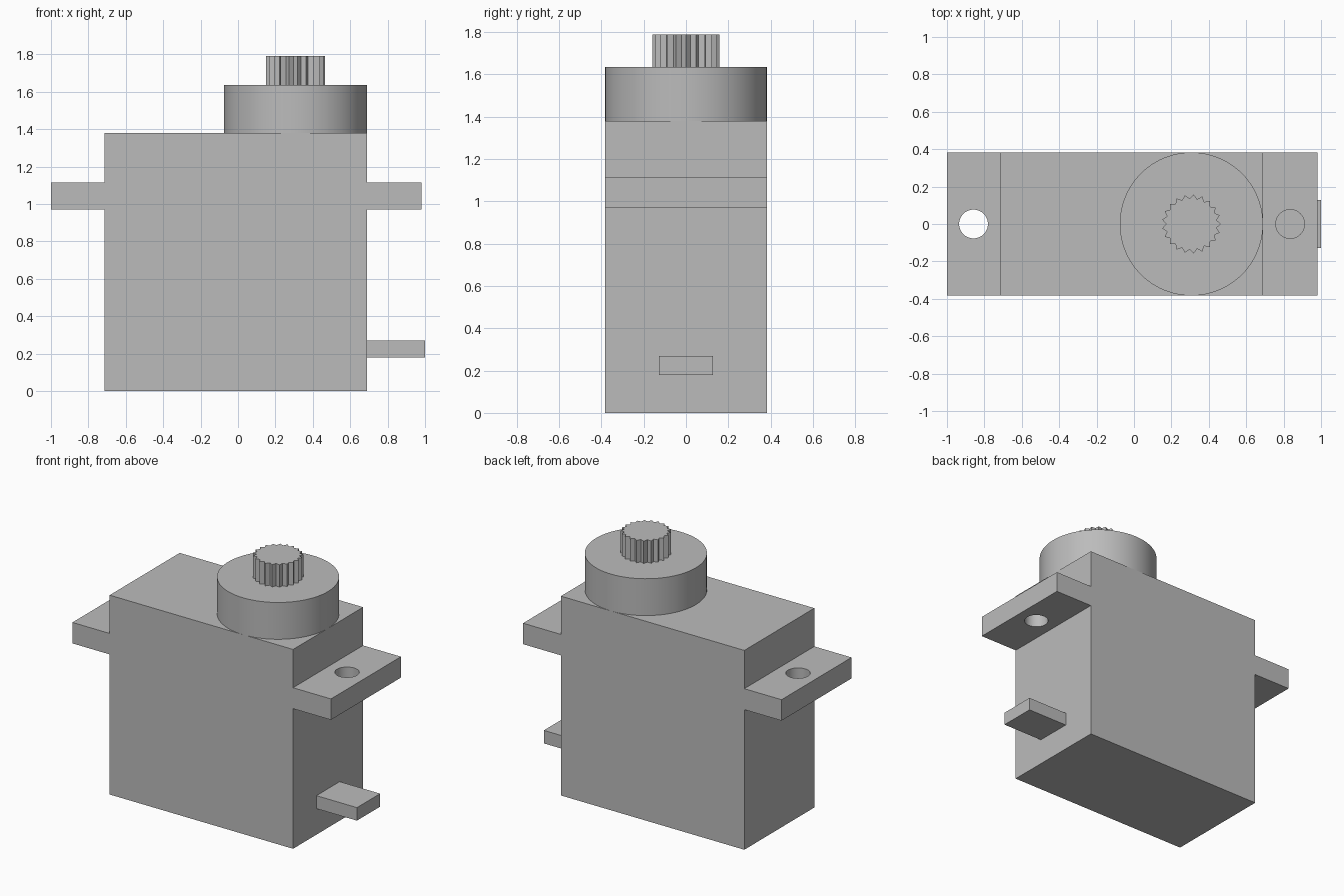
import bpy, bmesh, math

if "Cube" in bpy.data.objects:
    bpy.data.objects.remove(bpy.data.objects["Cube"])

grey = bpy.data.materials.new("plain grey")
grey.diffuse_color = (0.5, 0.5, 0.5, 1)
grey.use_nodes = True
grey.node_tree.nodes["Principled BSDF"].inputs["Base Color"].default_value = grey.diffuse_color


def prism(name, outline, axis, lo, hi):
    """Extrude a closed 2D outline along y (xz outline) or z (xy outline)."""
    bm = bmesh.new()
    place = (lambda a, b: (a, lo, b)) if axis == "y" else (lambda a, b: (a, b, lo))
    shift = (0, hi - lo, 0) if axis == "y" else (0, 0, hi - lo)
    face = bm.faces.new([bm.verts.new(place(a, b)) for a, b in outline])
    top = bmesh.ops.extrude_face_region(bm, geom=[face])["geom"]
    # the starting face is kept by the extrusion and closes the near end
    bmesh.ops.translate(bm, vec=shift, verts=[v for v in top if isinstance(v, bmesh.types.BMVert)])
    bmesh.ops.recalc_face_normals(bm, faces=bm.faces)
    mesh = bpy.data.meshes.new(name)
    bm.to_mesh(mesh)
    bm.free()
    mesh.materials.append(grey)
    obj = bpy.data.objects.new(name, mesh)
    bpy.context.collection.objects.link(obj)
    return obj


def ring(cx, cy, radii, n):
    """Points around a circle, cycling through the given radii."""
    return [(cx + radii[i % len(radii)] * math.cos(math.tau * i / n),
             cy + radii[i % len(radii)] * math.sin(math.tau * i / n)) for i in range(n)]


def smooth(obj):
    bpy.ops.object.select_all(action="DESELECT")
    obj.select_set(True)
    bpy.context.view_layer.objects.active = obj
    bpy.ops.object.shade_smooth_by_angle(angle=math.radians(30))


HALF = 0.383          # half depth of the case
LEFT, RIGHT = -0.715, 0.69
SHAFT_X = 0.307

# Case with a mounting tab on each end
case = prism("case", [
    (LEFT, 0), (RIGHT, 0), (RIGHT, 0.97), (0.98, 0.97), (0.98, 1.115), (RIGHT, 1.115),
    (RIGHT, 1.38), (LEFT, 1.38), (LEFT, 1.115), (-1, 1.115), (-1, 0.97), (LEFT, 0.97),
], "y", -HALF, HALF)

# Screw holes through the tabs
for side, x in (("left", -0.858), ("right", 0.835)):
    cutter = prism(side + "_hole_cutter", ring(x, 0, [0.077], 48), "z", 0.9, 1.2)
    cutter.hide_render = True
    mod = case.modifiers.new(side + "_hole", "BOOLEAN")
    mod.operation = "DIFFERENCE"
    mod.solver = "EXACT"
    mod.object = cutter
    bpy.context.view_layer.objects.active = case
    bpy.ops.object.modifier_apply(modifier=mod.name)
    bpy.data.objects.remove(cutter)
smooth(case)

# Round gear housing on top
smooth(prism("gear_housing", ring(SHAFT_X, 0, [HALF], 96), "z", 1.38, 1.635))

# Toothed output shaft
prism("output_shaft", ring(SHAFT_X, 0, [0.158, 0.136], 42), "z", 1.635, 1.79)

# Cable outlet low on the right end
prism("cable_outlet", [(RIGHT, 0.18), (1.0, 0.18), (1.0, 0.27), (RIGHT, 0.27)], "y", -0.127, 0.127)
